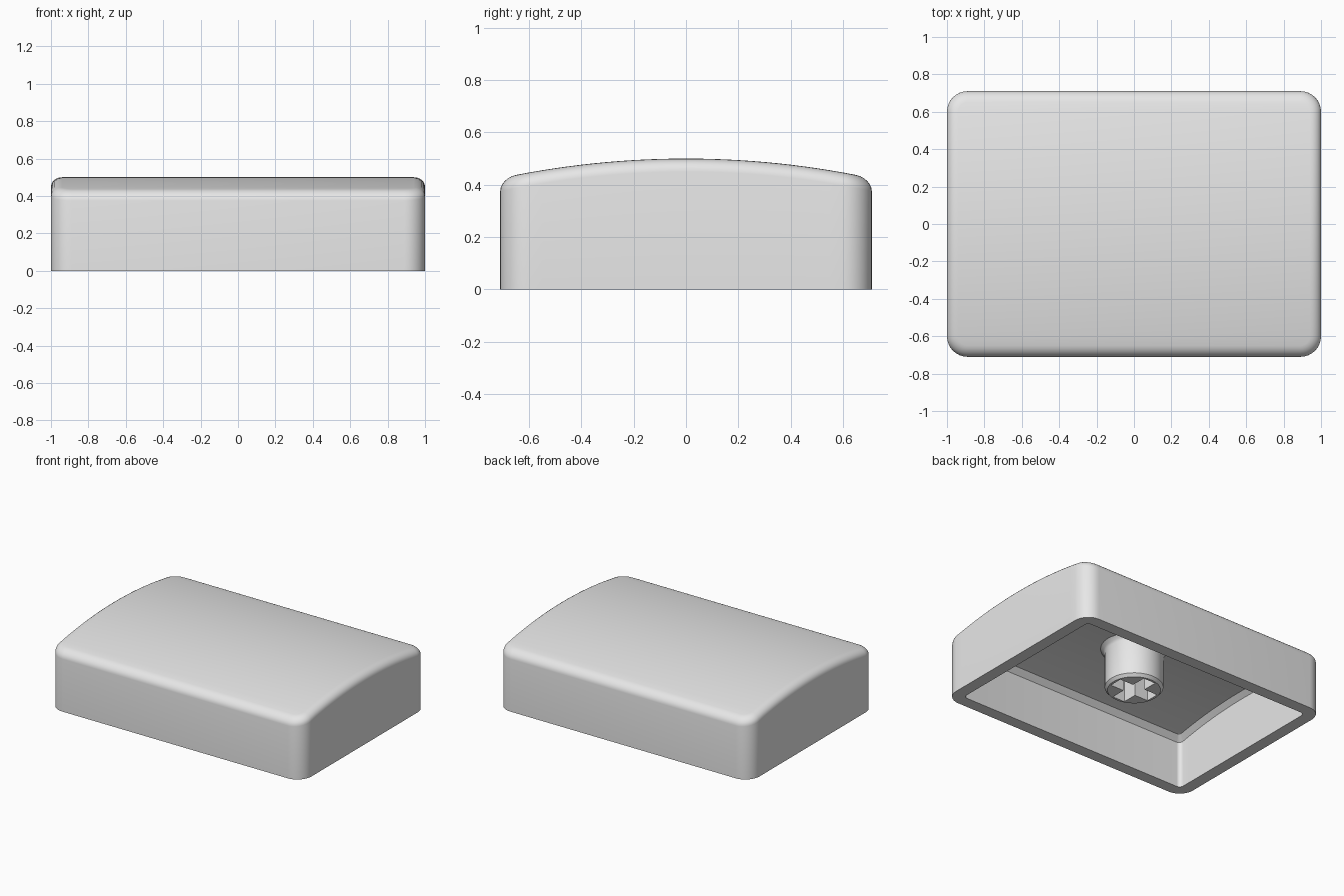
import bpy, bmesh, math

if "Cube" in bpy.data.objects:
    bpy.data.objects.remove(bpy.data.objects["Cube"])

HX, HY = 1.0, 0.71          # half width and half depth
TOP, ARC_R = 0.5, 3.4       # crown height and crown radius
WALL = 0.085

grey = bpy.data.materials.new("light grey")
grey.diffuse_color = (0.8, 0.8, 0.8, 1)
grey.use_nodes = True
grey.node_tree.nodes["Principled BSDF"].inputs["Base Color"].default_value = grey.diffuse_color


def crown(y, drop):
    """Height of the arched top, lowered concentrically by drop."""
    r = ARC_R - drop
    return TOP - drop - (r - math.sqrt(r * r - y * y))


def make_object(name, bm):
    bmesh.ops.recalc_face_normals(bm, faces=bm.faces)
    mesh = bpy.data.meshes.new(name)
    bm.to_mesh(mesh)
    bm.free()
    mesh.materials.append(grey)
    ob = bpy.data.objects.new(name, mesh)
    bpy.context.collection.objects.link(ob)
    return ob


def smooth(ob):
    bpy.ops.object.select_all(action='DESELECT')
    ob.select_set(True)
    bpy.context.view_layer.objects.active = ob
    bpy.ops.object.shade_smooth_by_angle(angle=math.radians(30))


def rounded_ring(bm, inset, radius, height):
    """Rounded rectangle: right half front to back, then its mirror image."""
    hx, hy = HX - inset, HY - inset
    cx, cy = hx - radius, hy - radius
    half = []
    for i in range(9):
        a = math.radians(-90 + i * 90 / 8)
        half.append((cx + radius * math.cos(a), -cy + radius * math.sin(a)))
    half += [(hx, -cy + 2 * cy * i / 24) for i in range(1, 24)]
    half += [(x, -y) for x, y in reversed(half[:9])]
    pts = half + [(-x, y) for x, y in reversed(half)]
    return [bm.verts.new((x, y, height(y))) for x, y in pts]


def bridge(bm, a, b):
    n = len(a)
    for i in range(n):
        j = (i + 1) % n
        bm.faces.new((a[i], a[j], b[j], b[i]))


def cap(bm, ring):
    """Close a ring with strips running from side to side."""
    n = len(ring)
    for i in range(n // 2 - 1):
        bm.faces.new((ring[i], ring[i + 1], ring[n - 2 - i], ring[n - 1 - i]))


# Hollow shell: ceiling, inner chamfer, inner wall, rim, outer wall, edge fillet, crown
bm = bmesh.new()
FILLET = 0.06
rings = [
    rounded_ring(bm, WALL + 0.035, 0.015, lambda y: crown(y, 0.08)),
    rounded_ring(bm, WALL, 0.03, lambda y: crown(y, 0.11)),
    rounded_ring(bm, WALL, 0.03, lambda y: 0.0),
    rounded_ring(bm, 0, 0.11, lambda y: 0.0),
]
for k in range(7):
    a = math.radians(15 * k)
    ins = FILLET * (1 - math.cos(a))
    drop = 0.05 * (1 - math.sin(a))
    rings.append(rounded_ring(bm, ins, 0.11 - ins, lambda y, d=drop: crown(y, 0) - d))
for a, b in zip(rings, rings[1:]):
    bridge(bm, a, b)
cap(bm, rings[0])
cap(bm, rings[-1])
smooth(make_object("cap_shell", bm))

# Round stem with a chamfered tip and a flared collar at the ceiling
bm = bmesh.new()
profile = [(0.172, 0.115), (0.19, 0.135), (0.19, 0.385), (0.198, 0.403),
           (0.22, 0.42), (0.22, 0.45)]
SEG = 48
rings = [[bm.verts.new((r * math.cos(2 * math.pi * i / SEG),
                        r * math.sin(2 * math.pi * i / SEG), z))
          for i in range(SEG)] for r, z in profile]
for a, b in zip(rings, rings[1:]):
    bridge(bm, a, b)
bm.faces.new(rings[0])
bm.faces.new(rings[-1])
stem = make_object("stem", bm)

# Cross-shaped socket cut into the stem
bm = bmesh.new()
L, W = 0.155, 0.048
quarter = [(L, -W), (L, W), (W, W)]
cross = []
for _ in range(4):
    cross += quarter
    quarter = [(-y, x) for x, y in quarter]
face = bm.faces.new([bm.verts.new((x, y, 0.05)) for x, y in cross])
ext = bmesh.ops.extrude_face_region(bm, geom=[face])
bmesh.ops.translate(bm, vec=(0, 0, 0.35),
                    verts=[v for v in ext["geom"] if isinstance(v, bmesh.types.BMVert)])
cutter = make_object("socket_cutter", bm)
cutter.hide_render = True
cutter.display_type = 'WIRE'

cut = stem.modifiers.new("socket", 'BOOLEAN')
cut.operation = 'DIFFERENCE'
cut.solver = 'EXACT'
cut.object = cutter
bpy.ops.object.select_all(action='DESELECT')
stem.select_set(True)
bpy.context.view_layer.objects.active = stem
bpy.ops.object.modifier_apply(modifier="socket")
bpy.data.objects.remove(cutter)
smooth(stem)
